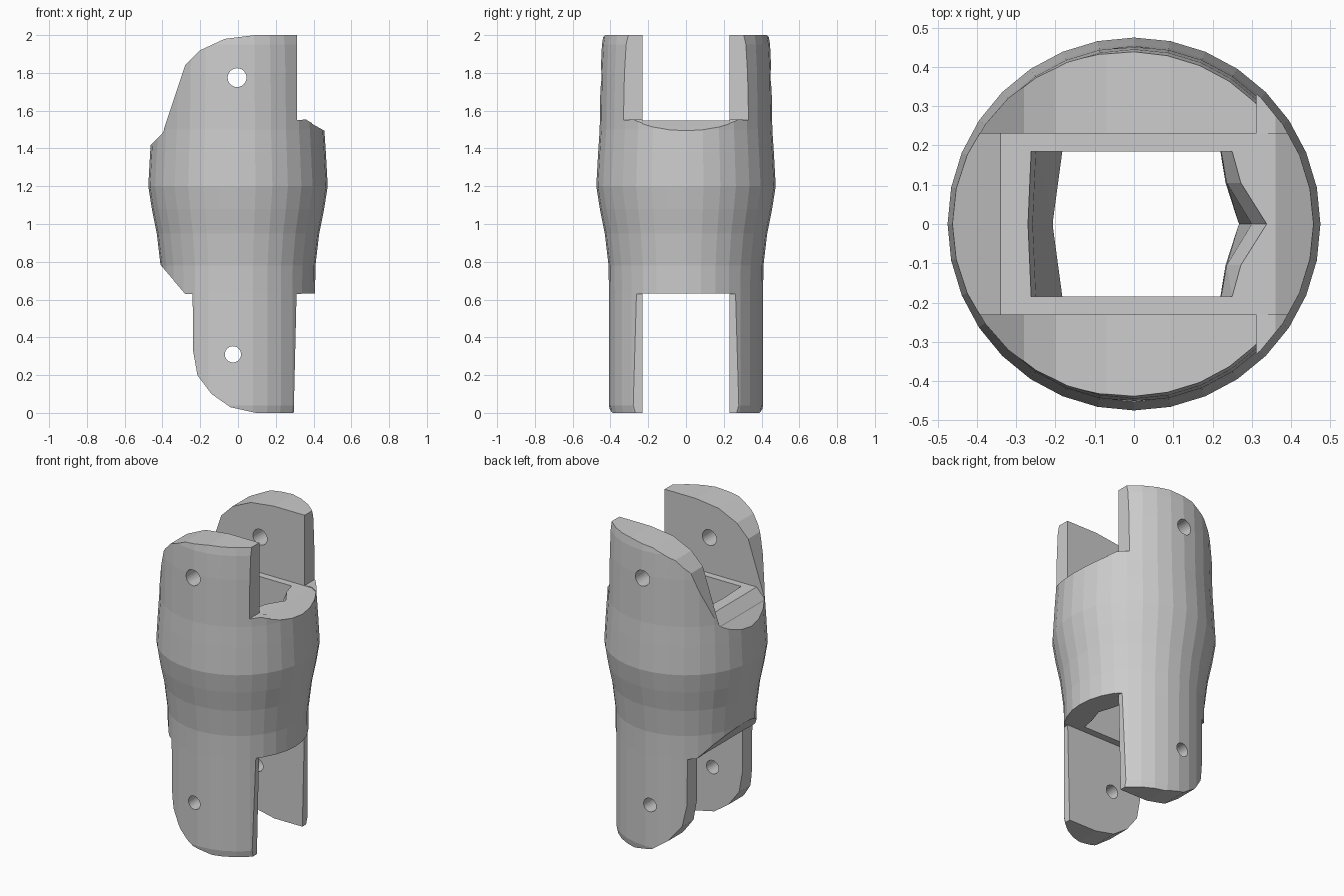
import bpy, bmesh
from math import sin, cos, tau

if "Cube" in bpy.data.objects:
    bpy.data.objects.remove(bpy.data.objects["Cube"])


def loft(name, rings):
    """Closed solid through rings of equal point count."""
    bm = bmesh.new()
    vs = [[bm.verts.new(p) for p in r] for r in rings]
    n = len(vs[0])
    for a, b in zip(vs, vs[1:]):
        for i in range(n):
            j = (i + 1) % n
            bm.faces.new((a[i], a[j], b[j], b[i]))
    bm.faces.new(vs[0][::-1])
    bm.faces.new(vs[-1])
    bmesh.ops.recalc_face_normals(bm, faces=bm.faces)
    bmesh.ops.triangulate(bm, faces=[f for f in bm.faces if len(f.verts) == 4])
    me = bpy.data.meshes.new(name)
    bm.to_mesh(me)
    bm.free()
    ob = bpy.data.objects.new(name, me)
    bpy.context.collection.objects.link(ob)
    return ob


def prism_y(name, xz, half):
    return loft(name, [[(x, y, z) for x, z in xz] for y in (-half, half)])


def circle(cx, cy, r, n):
    return [(cx + r * cos(tau * i / n), cy + r * sin(tau * i / n)) for i in range(n)]


def boolean(target, tool, op):
    tool.hide_render = True
    m = target.modifiers.new(op.lower(), 'BOOLEAN')
    m.operation, m.object, m.solver = op, tool, 'EXACT'
    bpy.context.view_layer.objects.active = target
    bpy.ops.object.modifier_apply(modifier=m.name)
    bpy.data.objects.remove(tool, do_unlink=True)


# Turned barrel
profile = [(0, .40), (.04, .408), (.63, .408), (.78, .41), (.95, .43), (1.08, .456),
           (1.2, .475), (1.38, .465), (1.5, .457), (1.8, .452), (1.95, .445), (2, .437)]
body = loft("joint_body", [[(x, y, z) for x, y in circle(0, 0, r, 32)] for z, r in profile])

# Side outline that trims the barrel into upper and lower lugs
outline = [(.10, -.001), (.295, -.001), (.31, .63), (.6, .63), (.6, 1.42), (.45, 1.5),
           (.36, 1.553), (.312, 1.55), (.312, 2.001), (.10, 2.001), (-.07, 1.98),
           (-.20, 1.92), (-.28, 1.84), (-.40, 1.48), (-.45, 1.43), (-.6, 1.27),
           (-.6, 1.0), (-.40, .77), (-.28, .63), (-.24, .63), (-.238, .33),
           (-.215, .2), (-.14, .1), (-.04, .03)]
boolean(body, prism_y("outline_cutter", outline, .7), 'INTERSECT')

# Fork slots between the lugs
upper = [(-.6, 1.266), (-.45, 1.43), (-.34, 1.548), (.36, 1.548), (.45, 1.498), (.6, 1.41),
         (.6, 2.2), (-.6, 2.2)]
lower = [(-.6, 1.002), (-.40, .772), (-.28, .632), (.6, .632), (.6, -.2), (-.6, -.2)]
boolean(body, prism_y("upper_slot", upper, .23), 'DIFFERENCE')
boolean(body, prism_y("lower_slot", lower, .23), 'DIFFERENCE')


# Central passage, narrowing downward, with a V notch on the right
def section(z, left, left_mid, corner, side, tip):
    half = [(left, .185), (corner, .185), (side, .105), (tip, 0)]
    pts = half + [(x, -y) for x, y in half[2::-1]] + [(left_mid, 0)]
    return [(x, y, z) for x, y in pts]


passage = loft("passage_cutter", [section(1.6, -.262, -.27, .25, .272, .34),
                                  section(1.545, -.262, -.27, .25, .272, .338),
                                  section(1.46, -.25, -.258, .222, .236, .30),
                                  section(.6, -.18, -.205, .22, .233, .267)])
boolean(body, passage, 'DIFFERENCE')

# Pin holes through both pairs of lugs
for cx, cz, r in ((-.005, 1.775, .05), (-.027, .31, .043)):
    boolean(body, prism_y("pin_hole", circle(cx, cz, r, 24), .7), 'DIFFERENCE')
